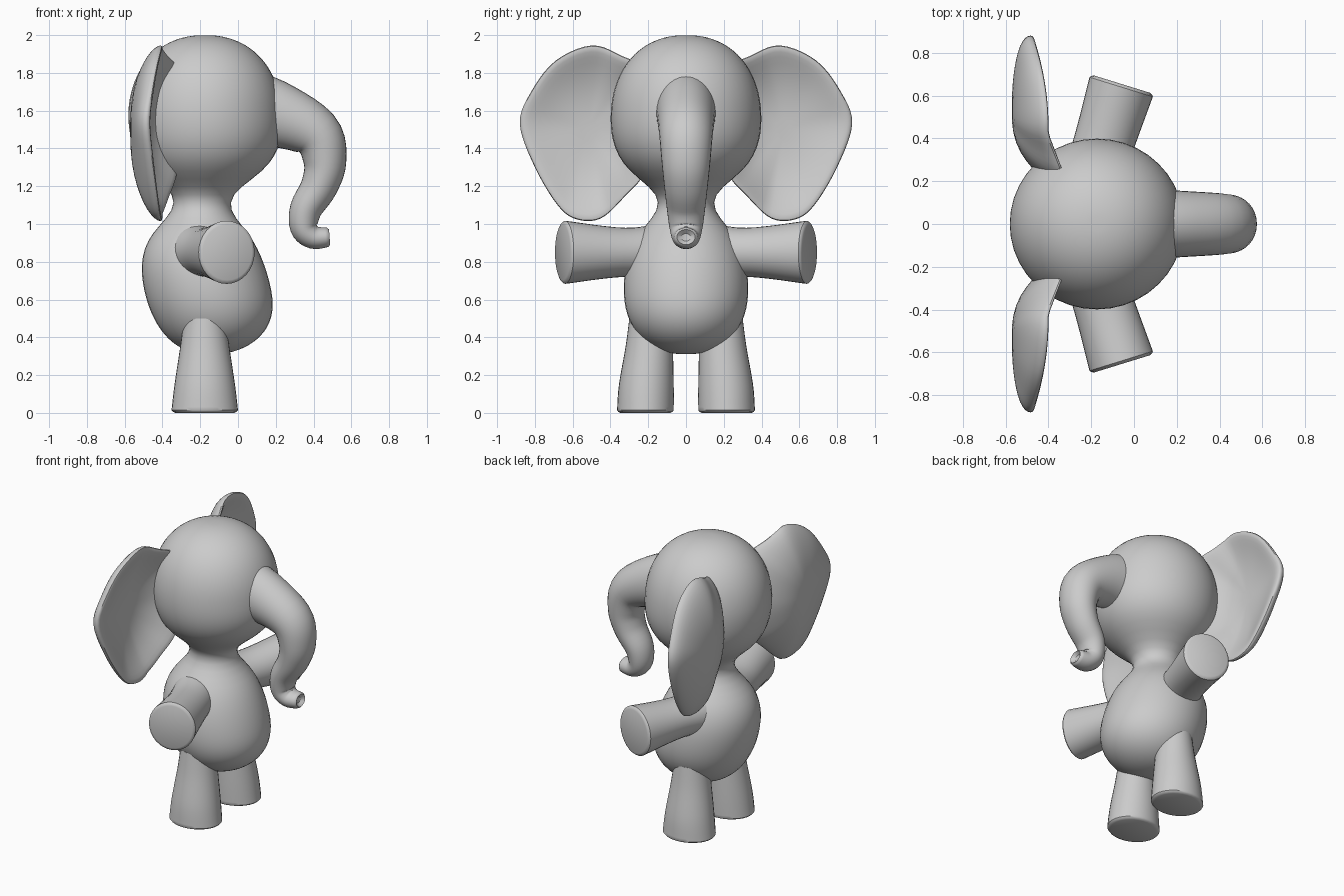
import bpy, bmesh, math
from mathutils import Vector

if "Cube" in bpy.data.objects:
    bpy.data.objects.remove(bpy.data.objects["Cube"], do_unlink=True)

grey = bpy.data.materials.new("soft_grey")
grey.use_nodes = True
colour = (0.6, 0.6, 0.6, 1)
grey.diffuse_color = colour
grey.node_tree.nodes["Principled BSDF"].inputs["Base Color"].default_value = colour


def spline(rows, steps, closed=False):
    """Catmull-Rom interpolation through rows of numbers."""
    count = len(rows)

    def pick(index):
        return rows[index % count] if closed else rows[max(0, min(count - 1, index))]

    result = []
    for i in range(count if closed else count - 1):
        neighbours = [pick(i + k) for k in (-1, 0, 1, 2)]
        for j in range(steps):
            t = j / steps
            result.append([b + t / 2 * (c - a + t * (2 * a - 5 * b + 4 * c - d
                           + t * (3 * (b - c) + d - a)))
                           for a, b, c, d in zip(*neighbours)])
    if not closed:
        result.append(list(rows[-1]))
    return result


def build(name, rings):
    """Skin a list of equal point rings and close both ends."""
    bm = bmesh.new()
    loops = [[bm.verts.new(point) for point in ring] for ring in rings]
    count = len(loops[0])
    for lower, upper in zip(loops, loops[1:]):
        for i in range(count):
            j = (i + 1) % count
            bm.faces.new((lower[i], lower[j], upper[j], upper[i]))
    bm.faces.new(loops[0])
    bm.faces.new(loops[-1])
    bmesh.ops.recalc_face_normals(bm, faces=bm.faces)
    mesh = bpy.data.meshes.new(name)
    bm.to_mesh(mesh)
    bm.free()
    mesh.materials.append(grey)
    part = bpy.data.objects.new(name, mesh)
    bpy.context.collection.objects.link(part)
    bpy.ops.object.select_all(action='DESELECT')
    part.select_set(True)
    bpy.context.view_layer.objects.active = part
    bpy.ops.object.shade_smooth_by_angle(angle=math.radians(40))


def ellipse(centre, side, across, width, depth, segments=32):
    turns = [math.tau * k / segments for k in range(segments)]
    return [centre + side * width * math.cos(a) + across * depth * math.sin(a) for a in turns]


def tube(name, rows, side, ends):
    """Sweep ellipses through rows of x, y, z, width, depth; ends holds (scale, shift) rings."""
    centres = [Vector(row[:3]) for row in rows]
    last = len(rows) - 1
    rings = []
    for i, (centre, row) in enumerate(zip(centres, rows)):
        along = (centres[min(i + 1, last)] - centres[max(i - 1, 0)]).normalized()
        across = side.cross(along).normalized()
        rings.append(ellipse(centre, side, across, row[3], row[4]))
    for scale, shift in ends:
        rings.append(ellipse(centre + along * shift, side, across,
                             row[3] * scale, row[4] * scale))
    build(name, rings)


def bulge(z, middle, below, above, radius, power=2.2):
    """Half width of a slightly squared egg shape at a height."""
    reach = abs(z - middle) / (above if z > middle else below)
    return radius * max(0, 1 - reach ** power) ** (1 / power)


def body_width(z):
    """Head and belly eggs blended into a short neck."""
    head = bulge(z, 1.55, 0.38, 0.45, 0.4)
    belly = bulge(z, 0.65, 0.34, 0.42, 0.33)
    neck = 0.14 * math.exp(-((z - 1.1) / 0.5) ** 4)
    return (head ** 4 + belly ** 4 + neck ** 4) ** 0.25


X, Y, Z = Vector((1, 0, 0)), Vector((0, 1, 0)), Vector((0, 0, 1))

# Body, neck and head, with the profile smoothed at the neck
bottom, top, levels = 0.31, 2, 64
heights = [bottom + (top - bottom) * (1 - math.cos(math.pi * k / levels)) / 2
           for k in range(1, levels)]
widths = [body_width(z) for z in heights]
for _ in range(2):
    inner = [sum(trio) / 3 for trio in zip(widths, widths[1:], widths[2:])]
    widths = [widths[0], *inner, widths[-1]]
rings = []
for z, width in zip(heights, widths):
    sway = 0.06 * max(0, 1 - z / 1.6) * math.cos(math.tau * (z - 0.45) / 1.1)
    rings.append(ellipse(Vector((sway - 0.175, 0, z)), X, Y, width * 1.02, width, 40))
build("body_neck_head", rings)

# Trunk: tapering tube, deeper at the root, with a small hollow at the tip
path = spline([(0, 1.6), (0.2, 1.58), (0.41, 1.48), (0.46, 1.33), (0.43, 1.2),
               (0.36, 1.08), (0.35, 0.98), (0.4, 0.93), (0.475, 0.93)], 5)
trunk = []
for i, (x, z) in enumerate(path):
    t = i / (len(path) - 1)
    width = 0.17 - 0.11 * t
    trunk.append((x, 0, z, width, width * (0.84 + 0.7 * (1 - t) ** 6)))
tube("trunk", trunk, Y, [(0.8, 0.01), (0.4, -0.01)])

# Ear outline (y, z) around its middle, drawn for the +y side
outline = spline([(0.5, 1.945), (0.69, 1.865), (0.82, 1.7), (0.88, 1.53), (0.8, 1.3),
                  (0.68, 1.1), (0.58, 1.025), (0.45, 1.03), (0.32, 1.15), (0.22, 1.27),
                  (0.15, 1.5), (0.2, 1.8), (0.34, 1.89)], 5, closed=True)
mid_y, mid_z = 0.52, 1.5


def ear_ring(scale, face, s):
    """One scaled copy of the outline on the back (-1) or front (+1) of a cupped leaf."""
    thickness = 0.036 * math.sqrt(1 - scale ** 12)
    ring = []
    for y, z in outline:
        rim = -0.41 - 0.4 * max(0, y - 0.45) ** 2 + 0.4 * max(0, 0.42 - y)
        x = -0.535 + (rim + 0.535) * scale ** 2.5 + face * thickness
        ring.append((x, s * (mid_y + (y - mid_y) * scale), mid_z + (z - mid_z) * scale))
    return ring


scales = [math.sin(math.pi / 2 * k / 12) for k in range(1, 12)]
soft_edge = [(0.96, 0.008), (0.88, 0.014)]

# Paired limbs and ears
for label, s in (("left", 1), ("right", -1)):
    leg = [(0.5, 0.19, 0.11, 0.11), (0.35, 0.195, 0.125, 0.13),
           (0.15, 0.21, 0.145, 0.16), (0.014, 0.215, 0.15, 0.176)]
    tube(label + "_leg", [(-0.176, s * y, z, w, d) for z, y, w, d in spline(leg, 5)],
         Y, soft_edge)
    arm = [(-0.24, 0.1, 0.16, 0.15), (-0.16, 0.32, 0.13, 0.14), (-0.06, 0.64, 0.167, 0.155)]
    tube(label + "_arm", [(x, s * y, 0.85, w, d) for x, y, w, d in spline(arm, 6)],
         Z, soft_edge)
    back = [ear_ring(scale, -1, s) for scale in scales]
    front = [ear_ring(scale, 1, s) for scale in reversed(scales)]
    build(label + "_ear", back + [ear_ring(1, 0, s)] + front)
